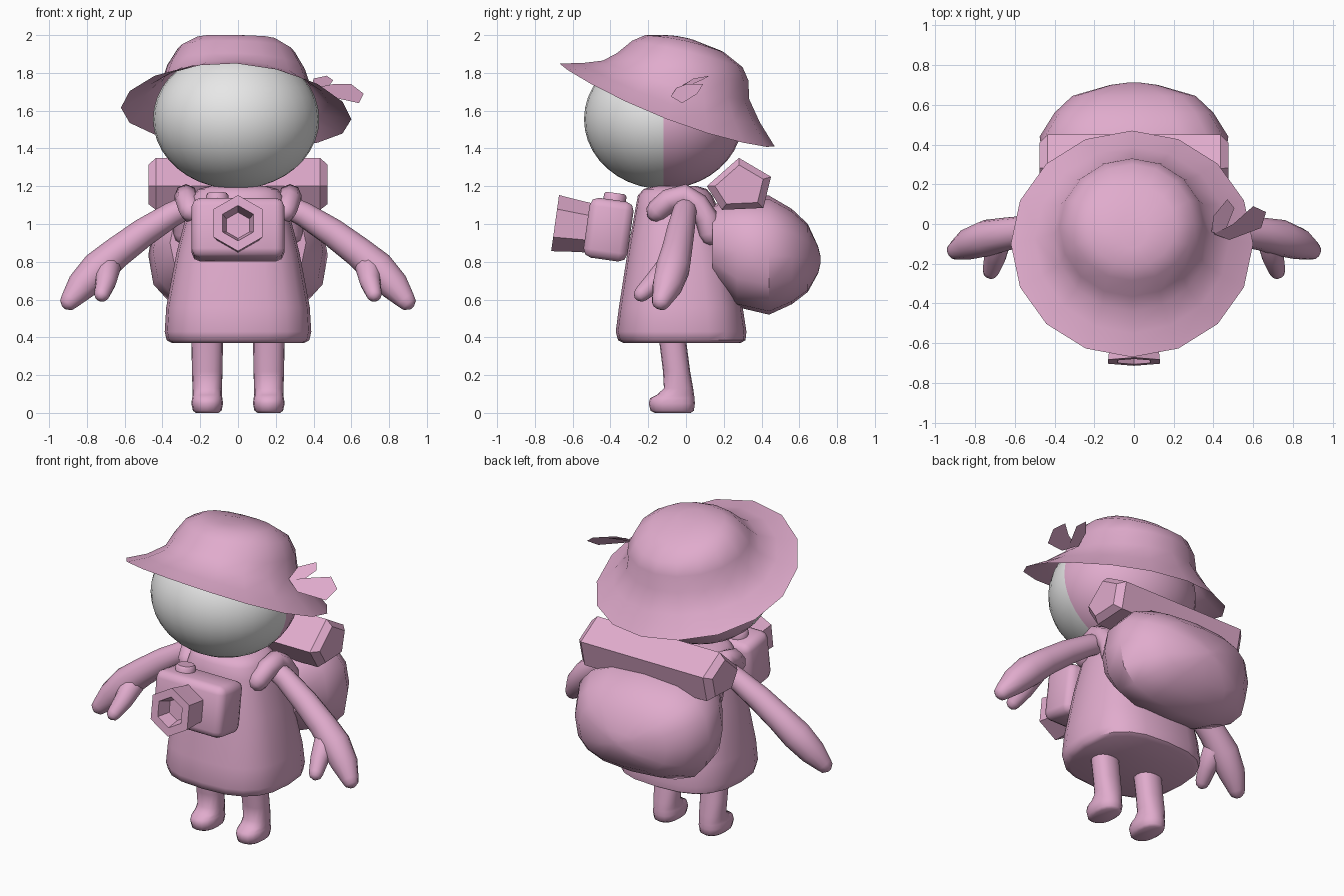
import bpy, bmesh, math
from mathutils import Vector, Matrix

if "Cube" in bpy.data.objects:
    bpy.data.objects.remove(bpy.data.objects["Cube"])


def material(name, rgb):
    m = bpy.data.materials.new(name)
    m.diffuse_color = (*rgb, 1)
    m.use_nodes = True
    m.node_tree.nodes["Principled BSDF"].inputs["Base Color"].default_value = m.diffuse_color
    return m


PINK = material("pink", (0.75, 0.41, 0.61))
GREY = material("pale grey", (0.8, 0.8, 0.8))


def finish(name, bm, angle=50, mats=(PINK,)):
    """Turn a bmesh into a shaded object."""
    bmesh.ops.recalc_face_normals(bm, faces=bm.faces)
    me = bpy.data.meshes.new(name)
    bm.to_mesh(me)
    bm.free()
    ob = bpy.data.objects.new(name, me)
    bpy.context.collection.objects.link(ob)
    for m in mats:
        me.materials.append(m)
    if angle:
        bpy.context.view_layer.objects.active = ob
        ob.select_set(True)
        bpy.ops.object.shade_smooth_by_angle(angle=math.radians(angle))
        ob.select_set(False)
    return ob


def loft(name, rings, angle=50, caps=(True, True)):
    """Skin a list of closed rings of equal length."""
    bm = bmesh.new()
    rows = [[bm.verts.new(p) for p in r] for r in rings]
    n = len(rows[0])
    for a, b in zip(rows, rows[1:]):
        for i in range(n):
            j = (i + 1) % n
            bm.faces.new((a[i], a[j], b[j], b[i]))
    if caps[0]:
        bm.faces.new(rows[0])
    if caps[1]:
        bm.faces.new(rows[-1])
    return finish(name, bm, angle)


def oval(rx, ry, n=16, power=2.0):
    """Superellipse outline as pairs, starting at the -second axis."""
    pts = []
    for i in range(n):
        a = 2 * math.pi * i / n
        s, c = math.sin(a), -math.cos(a)
        pts.append((rx * math.copysign(abs(s) ** (2 / power), s),
                    ry * math.copysign(abs(c) ** (2 / power), c)))
    return pts


def column(x, z, rx, y0, y1, n, power):
    """Horizontal ring spanning y0..y1."""
    return [(x + u, (y0 + y1) / 2 + v, z)
            for u, v in oval(rx, (y1 - y0) / 2, n, power)]


def tube(name, path, n=12):
    """Round limb through (x, y, z, radius) points with domed ends."""
    pts = [Vector(p[:3]) for p in path]
    rad = [p[3] for p in path]
    tan = [(pts[min(i + 1, len(pts) - 1)] - pts[max(i - 1, 0)]).normalized()
           for i in range(len(pts))]
    sec = list(zip(pts, tan, rad))
    for k, f in ((0.6, 0.8), (0.95, 0.3)):
        sec.insert(0, (pts[0] - tan[0] * rad[0] * k, tan[0], rad[0] * f))
        sec.append((pts[-1] + tan[-1] * rad[-1] * k, tan[-1], rad[-1] * f))
    ref = Vector((0.1, 1, 0.1)) if abs(tan[0].x) > 0.3 else Vector((1, 0, 0))
    rings = []
    for p, t, r in sec:
        u = t.cross(ref).normalized()
        v = t.cross(u)
        rings.append([p + u * a + v * b for a, b in oval(r, r, n)])
    return loft(name, rings, 70)


# Head: ellipsoid with a pale front half
bm = bmesh.new()
bmesh.ops.create_uvsphere(bm, u_segments=32, v_segments=20, radius=1)
for f in bm.faces:
    f.material_index = 1 if f.calc_center_median().y < 0 else 0
bmesh.ops.transform(bm, verts=bm.verts, matrix=Matrix.Translation(
    (-0.01, -0.12, 1.555)) @ Matrix.Diagonal((0.44, 0.42, 0.37, 1)))
finish("head", bm, 60, (PINK, GREY))

# Hat: tilted rings (x radius, front y, back y, middle z, front z, back z)
hat = []
for rx, y0, y1, zm, zf, zb in [
        (0.61, -0.67, 0.47, 1.585, 1.85, 1.41),
        (0.49, -0.55, 0.39, 1.655, 1.852, 1.54),
        (0.395, -0.44, 0.335, 1.74, 1.865, 1.66),
        (0.365, -0.365, 0.33, 1.83, 1.905, 1.76),
        (0.31, -0.285, 0.30, 1.92, 1.97, 1.83),
        (0.22, -0.215, 0.20, 1.975, 2.0, 1.91),
        (0.08, -0.12, 0.04, 1.993, 2.0, 1.975)]:
    ring = []
    for x, c in oval(rx, 1):
        c = -c
        z = zm + (zf - zb) / 2 * c + ((zf + zb) / 2 - zm) * c * c
        ring.append((x - 0.01, (y0 + y1) / 2 - (y1 - y0) / 2 * c,
                     min(2, z - 0.05 * x * rx / 0.61)))
    hat.append(ring)
loft("hat", hat, 70, (False, True))

# Two flat leaves on the hat
for name, pts in {
    "small_leaf": [(0.39, -0.04, 1.72), (0.40, 0.04, 1.77), (0.47, 0.125, 1.785),
                   (0.505, 0.08, 1.76), (0.45, -0.06, 1.70)],
    "large_leaf": [(0.40, -0.05, 1.72), (0.50, 0.0, 1.74), (0.60, 0.09, 1.74),
                   (0.665, 0.06, 1.69), (0.64, -0.02, 1.64), (0.48, -0.08, 1.675)],
}.items():
    bm = bmesh.new()
    bm.faces.new([bm.verts.new(p) for p in pts])
    finish(name, bm, 0)

# Coat: tapering rounded body (z, x radius, front y, back y)
loft("coat", [column(0, z, rx, y0, y1, 20, 2.7) for z, rx, y0, y1 in [
    (0.37, 0.35, -0.33, 0.29), (0.385, 0.378, -0.36, 0.315),
    (0.43, 0.388, -0.372, 0.32), (0.56, 0.38, -0.355, 0.30),
    (0.85, 0.325, -0.31, 0.24), (1.08, 0.265, -0.268, 0.17),
    (1.15, 0.24, -0.255, 0.14), (1.185, 0.21, -0.225, 0.11),
    (1.2, 0.15, -0.17, 0.06)]])

for s, side in ((1, "left"), (-1, "right")):
    # Leg and foot
    loft("leg_" + side, [column(s * 0.163, z, rx, y0, y1, 16, 2.3)
                         for z, rx, y0, y1 in [
        (0.0, 0.06, -0.165, 0.025), (0.012, 0.076, -0.188, 0.042),
        (0.05, 0.084, -0.197, 0.047), (0.078, 0.08, -0.19, 0.045),
        (0.095, 0.077, -0.155, 0.043), (0.13, 0.078, -0.117, 0.038),
        (0.22, 0.081, -0.122, 0.022), (0.42, 0.084, -0.147, -0.004)]], 65)
    # Arm with mitten hand and thumb
    tube("arm_" + side, [(s * x, y, z, r) for x, y, z, r in [
        (0.25, 0.0, 1.10, 0.06), (0.35, -0.01, 1.05, 0.066),
        (0.50, -0.03, 0.955, 0.076), (0.64, -0.05, 0.85, 0.083),
        (0.74, -0.07, 0.765, 0.092), (0.83, -0.10, 0.67, 0.08),
        (0.89, -0.13, 0.595, 0.052)]])
    tube("thumb_" + side, [(s * x, y, z, r) for x, y, z, r in [
        (0.69, -0.09, 0.77, 0.07), (0.70, -0.17, 0.69, 0.055),
        (0.72, -0.235, 0.63, 0.042)]])
    # Shoulder strap
    tube("strap_" + side, [(s * x, y, z, 0.062) for x, y, z in [
        (0.25, -0.15, 1.07), (0.27, -0.09, 1.125), (0.275, -0.01, 1.15),
        (0.275, 0.06, 1.105), (0.28, 0.11, 1.03), (0.28, 0.13, 0.95)]], 8)

# Backpack: faceted bag lofted front to back (y, x radius, low z, high z)
loft("backpack", [[(u, y, (z0 + z1) / 2 + v)
                   for u, v in oval(rx, (z1 - z0) / 2, 16, 2.7)]
                  for y, rx, z0, z1 in [
    (0.14, 0.36, 0.70, 1.10), (0.27, 0.45, 0.56, 1.15),
    (0.44, 0.475, 0.52, 1.15), (0.56, 0.40, 0.575, 1.08),
    (0.645, 0.31, 0.64, 1.0), (0.70, 0.12, 0.74, 0.88),
    (0.712, 0.03, 0.79, 0.83)]], 40)

# Bedroll: five-sided roll with chamfered ends
five = [(0.28, 1.35), (0.45, 1.25), (0.41, 1.085), (0.19, 1.075), (0.11, 1.2)]
loft("bedroll", [[(x, 0.285 + (y - 0.285) * k, 1.2 + (z - 1.2) * k) for y, z in five]
                 for x, k in ((-0.475, 0.75), (-0.435, 1), (0.435, 1), (0.475, 0.75))], 30)

# Camera: tilted upward, built around its own origin
tilt = Matrix.Translation((0, -0.41, 0.97)) @ Matrix.Rotation(math.radians(-8), 4, "X")

bm = bmesh.new()
bmesh.ops.create_cube(bm, size=1)
bmesh.ops.scale(bm, vec=(0.49, 0.235, 0.32), verts=bm.verts)
bmesh.ops.bevel(bm, geom=bm.edges[:], offset=0.045, segments=2, profile=0.5,
                affect="EDGES", clamp_overlap=True)
bmesh.ops.transform(bm, matrix=tilt, verts=bm.verts)
finish("camera_body", bm, 50)

# Six-sided lens with recessed front (distance along axis, radius)
loft("camera_lens", [[tilt @ Vector((u, -d, v - 0.005)) for u, v in oval(r, r, 6)]
                     for d, r in ((0.08, 0.13), (0.15, 0.135), (0.285, 0.15),
                                  (0.285, 0.095), (0.20, 0.07))], 25)

# Shutter button
loft("camera_button", [[tilt @ Vector((u - 0.11, v + 0.01, z)) for u, v in oval(r, r, 12)]
                       for z, r in ((0.14, 0.06), (0.185, 0.06), (0.197, 0.05))], 40)
